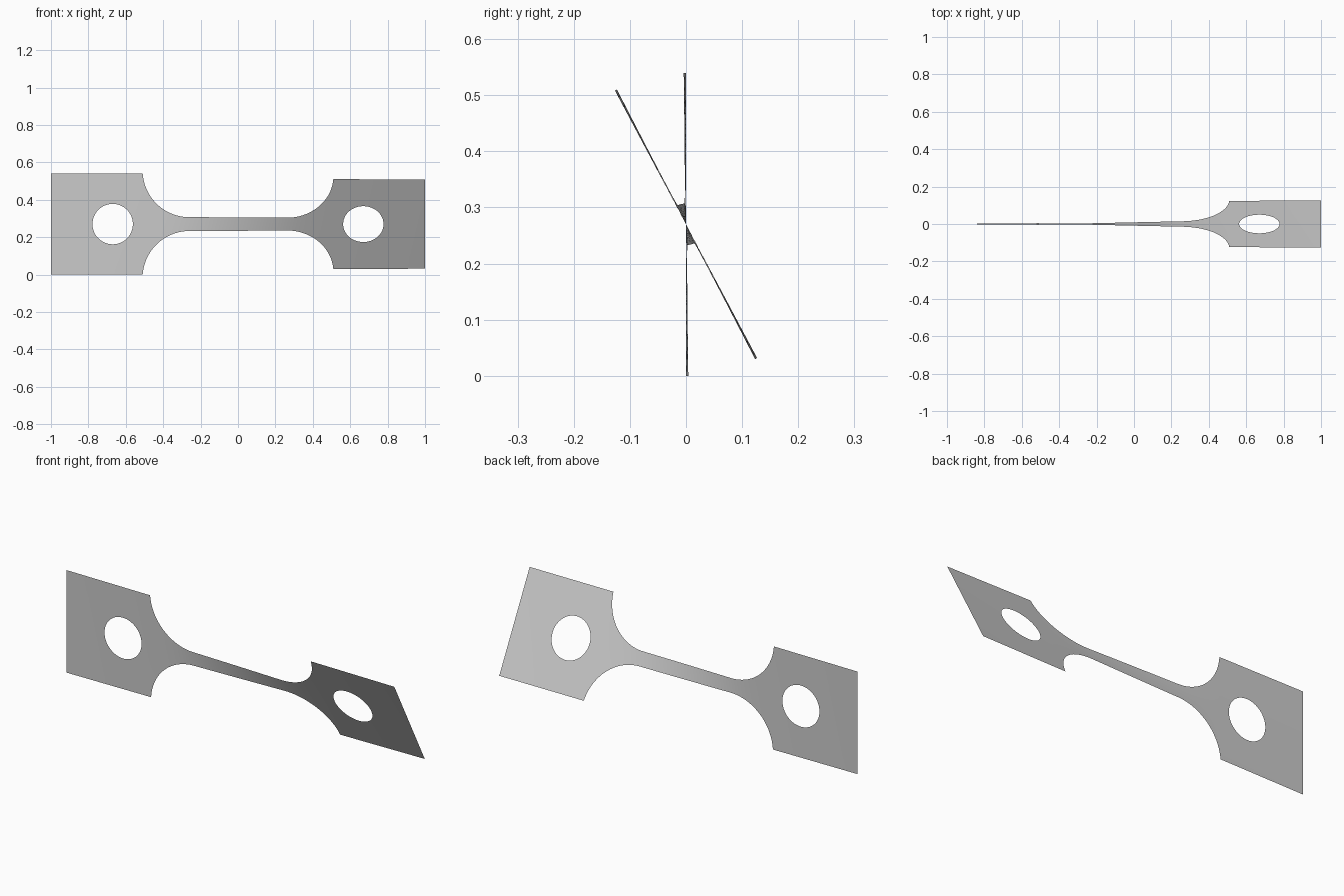
import bpy, bmesh
from math import sin, cos, atan2, radians, sqrt

if "Cube" in bpy.data.objects:
    bpy.data.objects.remove(bpy.data.objects["Cube"])

HALF, NECK, RADIUS, ARC_X = 0.27, 0.037, 0.25, 0.26   # strip half widths and fillet arc
HOLE_X, HOLE_R, TWIST = 0.67, 0.108, radians(28)
ROWS, RINGS, COLS = 24, 8, 96
SHOULDER = ARC_X + sqrt(RADIUS ** 2 - (NECK + RADIUS - HALF) ** 2)


def half_width(x):
    d = abs(x) - ARC_X
    if abs(x) >= SHOULDER - 1e-6:
        return HALF
    return NECK if d <= 0 else NECK + RADIUS - sqrt(RADIUS ** 2 - d * d)


# Twist gathers where the strip is narrow
STEPS = 800
total = [0.0]
for i in range(STEPS):
    total.append(total[-1] + half_width(-1 + 2 * (i + 0.5) / STEPS) ** -1.5)


def twist(x):
    t = min(max((x + 1) / 2, 0), 1) * STEPS
    i = min(int(t), STEPS - 1)
    return TWIST * (total[i] + (total[i + 1] - total[i]) * (t - i)) / total[-1]


def add_grid(bm, lines):
    rows = [[bm.verts.new((x, 0, h)) for x, h in line] for line in lines]
    for a, b in zip(rows, rows[1:]):
        for i in range(len(a) - 1):
            bm.faces.new((a[i], a[i + 1], b[i + 1], b[i]))


def end_plate(bm, side):
    # Rings of points run from the round hole out to the square edge
    x0, x1 = sorted((side, side * SHOULDER))
    corners = [(x0, -HALF), (x1, -HALF), (x1, HALF), (x0, HALF), (x0, -HALF)]
    edge = []
    for (ax, ah), (bx, bh) in zip(corners, corners[1:]):
        edge += [(ax + (bx - ax) * k / ROWS, ah + (bh - ah) * k / ROWS) for k in range(ROWS)]
    edge.append(edge[0])
    cx = side * HOLE_X
    lines = []
    for r in range(RINGS + 1):
        t, line = r / RINGS, []
        for x, h in edge:
            a = atan2(h, x - cx)
            hx, hh = cx + HOLE_R * cos(a), HOLE_R * sin(a)
            line.append((hx + (x - hx) * t, hh + (h - hh) * t))
        lines.append(line)
    add_grid(bm, lines[::-1])


bm = bmesh.new()
for side in (-1, 1):
    end_plate(bm, side)

# Narrow middle with its curved shoulders
xs = [-SHOULDER * cos(3.14159265 * c / COLS) for c in range(COLS + 1)]
add_grid(bm, [[(x, half_width(x) * (2 * r / ROWS - 1)) for x in xs] for r in range(ROWS + 1)])
bmesh.ops.remove_doubles(bm, verts=bm.verts[:], dist=1e-5)
bmesh.ops.recalc_face_normals(bm, faces=bm.faces[:])

# Twist about the long axis
for v in bm.verts:
    a, h = twist(v.co.x), v.co.z
    v.co.y, v.co.z = -h * sin(a), HALF + h * cos(a)

mesh = bpy.data.meshes.new("twisted_strip")
bm.to_mesh(mesh)
bm.free()
mesh.shade_smooth()

# Plain grey
grey = bpy.data.materials.new("plain grey")
grey.use_nodes = True
colour = (0.6, 0.6, 0.6, 1)
grey.diffuse_color = colour
grey.node_tree.nodes["Principled BSDF"].inputs["Base Color"].default_value = colour
mesh.materials.append(grey)

strip = bpy.data.objects.new("twisted_strip", mesh)
bpy.context.collection.objects.link(strip)
